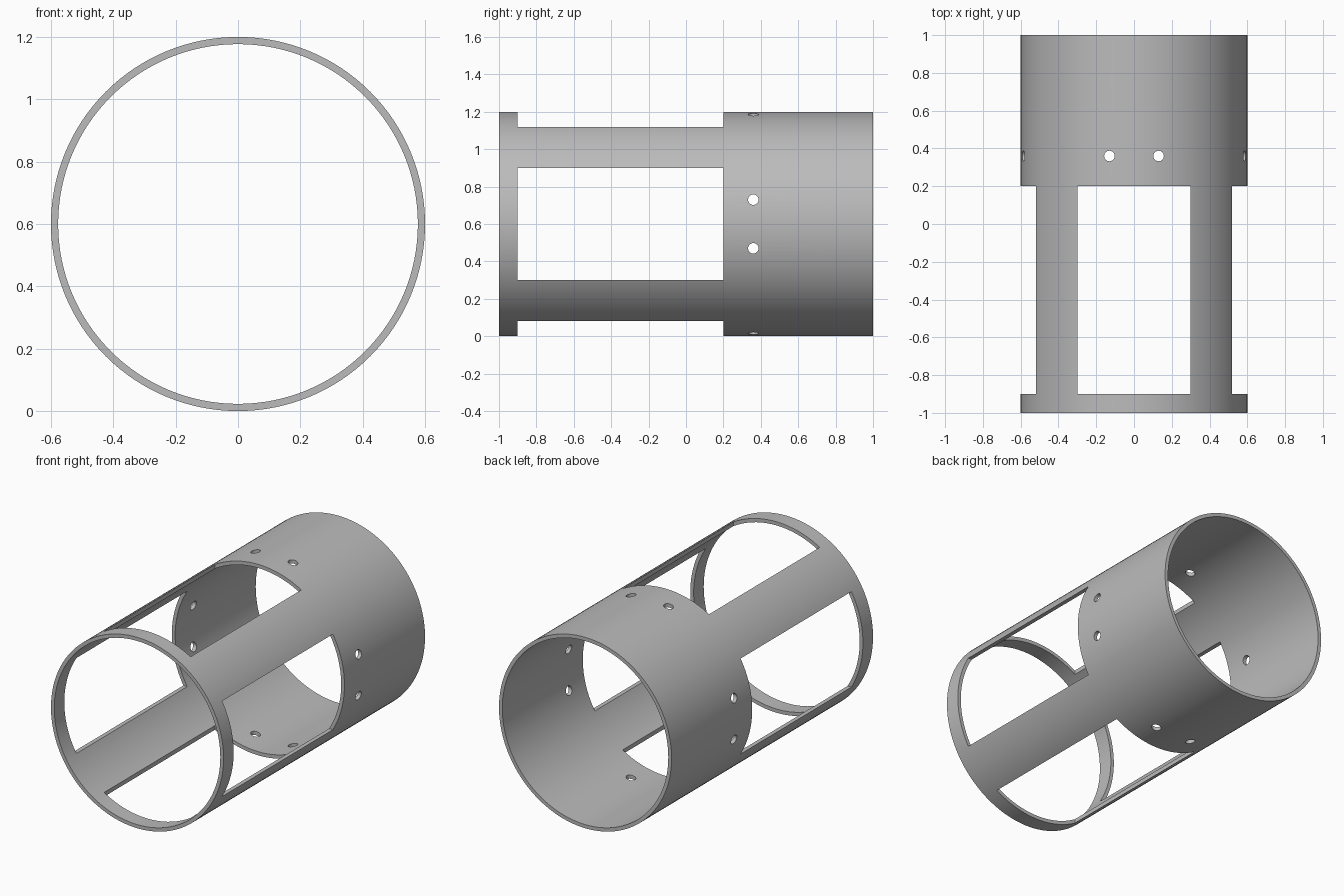
import bpy, math
from mathutils import Matrix

cube = bpy.data.objects.get("Cube")
if cube:
    bpy.data.objects.remove(cube, do_unlink=True)

R_OUT, R_IN, MID = 0.6, 0.577, 0.6
WIN_HALF, WIN_FRONT, WIN_BACK = 0.3, -0.9, 0.2
HOLE_Y, HOLE_OFFSET, HOLE_R = 0.36, 0.13, 0.028

grey = bpy.data.materials.new("grey metal")
grey.use_nodes = True
colour = (0.5, 0.5, 0.5, 1)
grey.diffuse_color = colour
grey.node_tree.nodes["Principled BSDF"].inputs["Base Color"].default_value = colour


def cylinder(name, radius, depth, location, rotation, sides):
    bpy.ops.mesh.primitive_cylinder_add(vertices=sides, radius=radius, depth=depth,
                                        location=location, rotation=rotation)
    obj = bpy.context.object
    obj.name = name
    return obj


def box(name, size, location):
    bpy.ops.mesh.primitive_cube_add(size=1, location=location)
    obj = bpy.context.object
    obj.name = name
    obj.scale = size
    return obj


def cut(target, cutter):
    cutter.hide_render = True
    bpy.context.view_layer.update()
    mod = target.modifiers.new("cut", 'BOOLEAN')
    mod.operation, mod.solver, mod.object = 'DIFFERENCE', 'EXACT', cutter
    bpy.ops.object.select_all(action='DESELECT')
    target.select_set(True)
    bpy.context.view_layer.objects.active = target
    bpy.ops.object.modifier_apply(modifier=mod.name)
    bpy.data.objects.remove(cutter, do_unlink=True)


# Tube lying along y
lying = (math.pi / 2, 0, 0)
tube = cylinder("slotted_tube", R_OUT, 2, (0, 0, MID), lying, 128)
cut(tube, cylinder("bore_cutter", R_IN, 3, (0, 0, MID), lying, 128))

# Four windows, leaving four rails between the front ring and the rear sleeve
length, centre = WIN_BACK - WIN_FRONT, (WIN_BACK + WIN_FRONT) / 2
for size in ((2 * WIN_HALF, length, 2), (2, length, 2 * WIN_HALF)):
    cut(tube, box("window_cutter", size, (0, centre, MID)))

# Paired screw holes through the sleeve, vertical and sideways
for side in (-1, 1):
    off = side * HOLE_OFFSET
    cut(tube, cylinder("hole_cutter", HOLE_R, 2, (off, HOLE_Y, MID), (0, 0, 0), 24))
    cut(tube, cylinder("hole_cutter", HOLE_R, 2, (0, HOLE_Y, MID + off),
                       (0, math.pi / 2, 0), 24))

# Finish
tube.data.materials.clear()
tube.data.materials.append(grey)
bpy.ops.object.select_all(action='DESELECT')
tube.select_set(True)
bpy.context.view_layer.objects.active = tube
bpy.ops.object.shade_smooth_by_angle(angle=math.radians(30))
